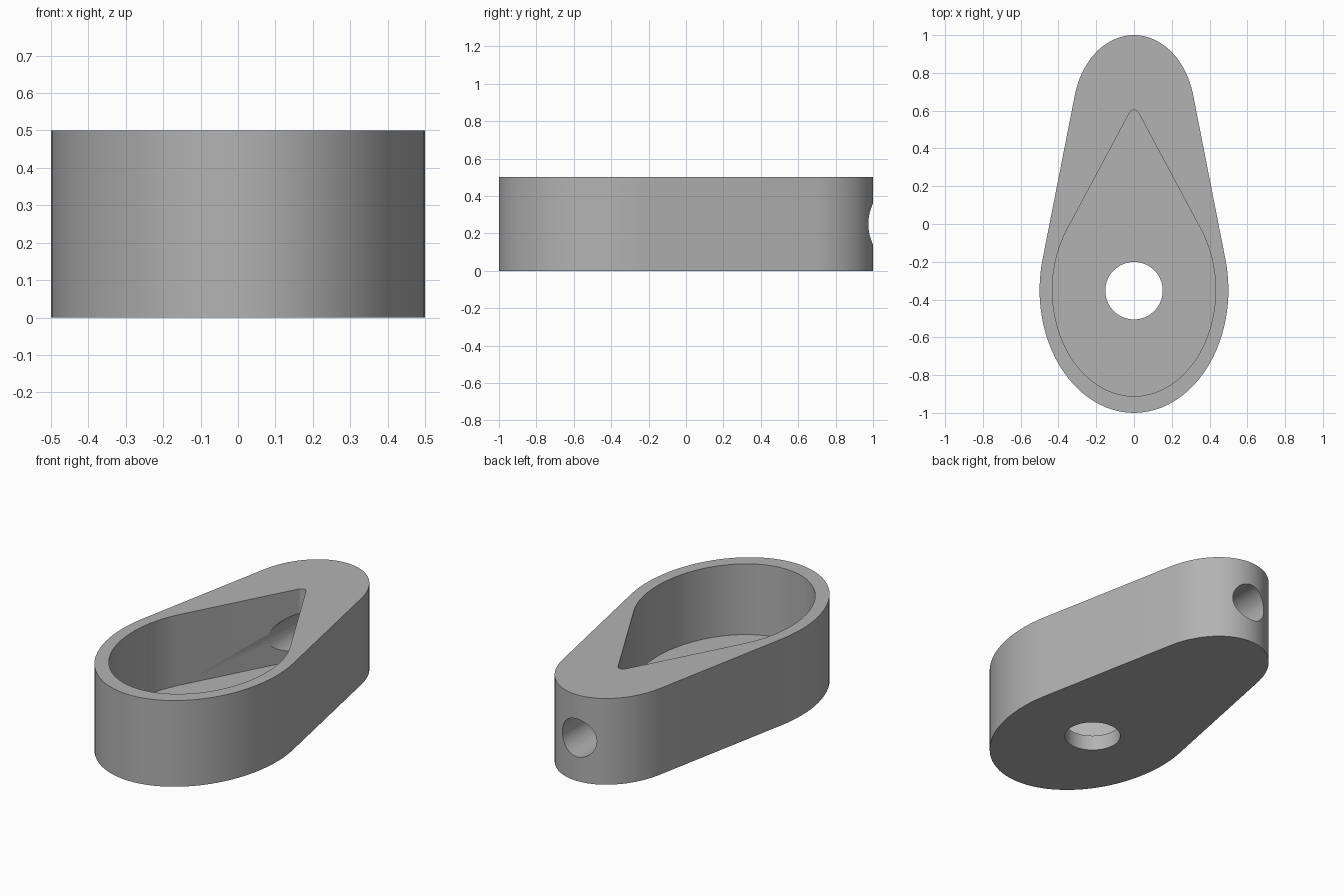
import bpy, bmesh
from math import sin, cos, pi, asin

cube = bpy.data.objects.get("Cube")
if cube:
    bpy.data.objects.remove(cube, do_unlink=True)

STRETCH = 1.3      # both rounded ends are ellipses, longer along y
HEIGHT = 0.5
FLOOR = 0.09

grey = bpy.data.materials.new("mid grey")
grey.use_nodes = True
colour = (0.45, 0.45, 0.45, 1)
grey.diffuse_color = colour
grey.node_tree.nodes["Principled BSDF"].inputs["Base Color"].default_value = colour


def teardrop(big_y, big_r, tip_y, tip_r, steps=48):
    """Outline wrapped around a large front ellipse and a small back one."""
    t = asin((big_r - tip_r) * STRETCH / (tip_y - big_y))
    points = []
    for cy, r, start, end in ((tip_y, tip_r, t, pi - t),
                              (big_y, big_r, pi - t, 2 * pi + t)):
        for i in range(steps + 1):
            a = start + (end - start) * i / steps
            points.append((r * cos(a), cy + r * STRETCH * sin(a)))
    return points


def prism(name, outline, z0, z1):
    """Extrude a flat outline straight up."""
    bm = bmesh.new()
    face = bm.faces.new([bm.verts.new((x, y, z0)) for x, y in outline])
    top = bmesh.ops.extrude_face_region(bm, geom=[face])["geom"]
    verts = [v for v in top if isinstance(v, bmesh.types.BMVert)]
    bmesh.ops.translate(bm, verts=verts, vec=(0, 0, z1 - z0))
    bmesh.ops.recalc_face_normals(bm, faces=bm.faces)
    mesh = bpy.data.meshes.new(name)
    bm.to_mesh(mesh)
    bm.free()
    obj = bpy.data.objects.new(name, mesh)
    bpy.context.collection.objects.link(obj)
    mesh.materials.append(grey)
    return obj


def drill(name, radius, depth, location, rotation=(0, 0, 0)):
    bpy.ops.mesh.primitive_cylinder_add(vertices=64, radius=radius, depth=depth,
                                        location=location, rotation=rotation)
    obj = bpy.context.object
    obj.name = name
    obj.data.materials.append(grey)
    return obj


# Solid body, then the open cavity, floor hole and back hole
body = prism("teardrop_body", teardrop(-0.35, 0.5, 0.58, 0.323), 0, HEIGHT)
cutters = [
    prism("cavity_cutter", teardrop(-0.35, 0.432, 0.565, 0.03), FLOOR, HEIGHT + 0.2),
    drill("floor_hole_cutter", 0.152, 0.4, (0, -0.353, 0)),
    drill("back_hole_cutter", 0.11, 1.0, (0, 0.7, HEIGHT / 2), (pi / 2, 0, 0)),
]
for cutter in cutters:
    cutter.hide_render = True
    mod = body.modifiers.new(cutter.name, "BOOLEAN")
    mod.operation = "DIFFERENCE"
    mod.solver = "EXACT"
    mod.object = cutter

# Apply the cuts and remove the cutters
bpy.ops.object.select_all(action="DESELECT")
body.select_set(True)
bpy.context.view_layer.objects.active = body
for mod in list(body.modifiers):
    bpy.ops.object.modifier_apply(modifier=mod.name)
for cutter in cutters:
    bpy.data.objects.remove(cutter, do_unlink=True)

bpy.ops.object.shade_smooth_by_angle(angle=pi / 6)
